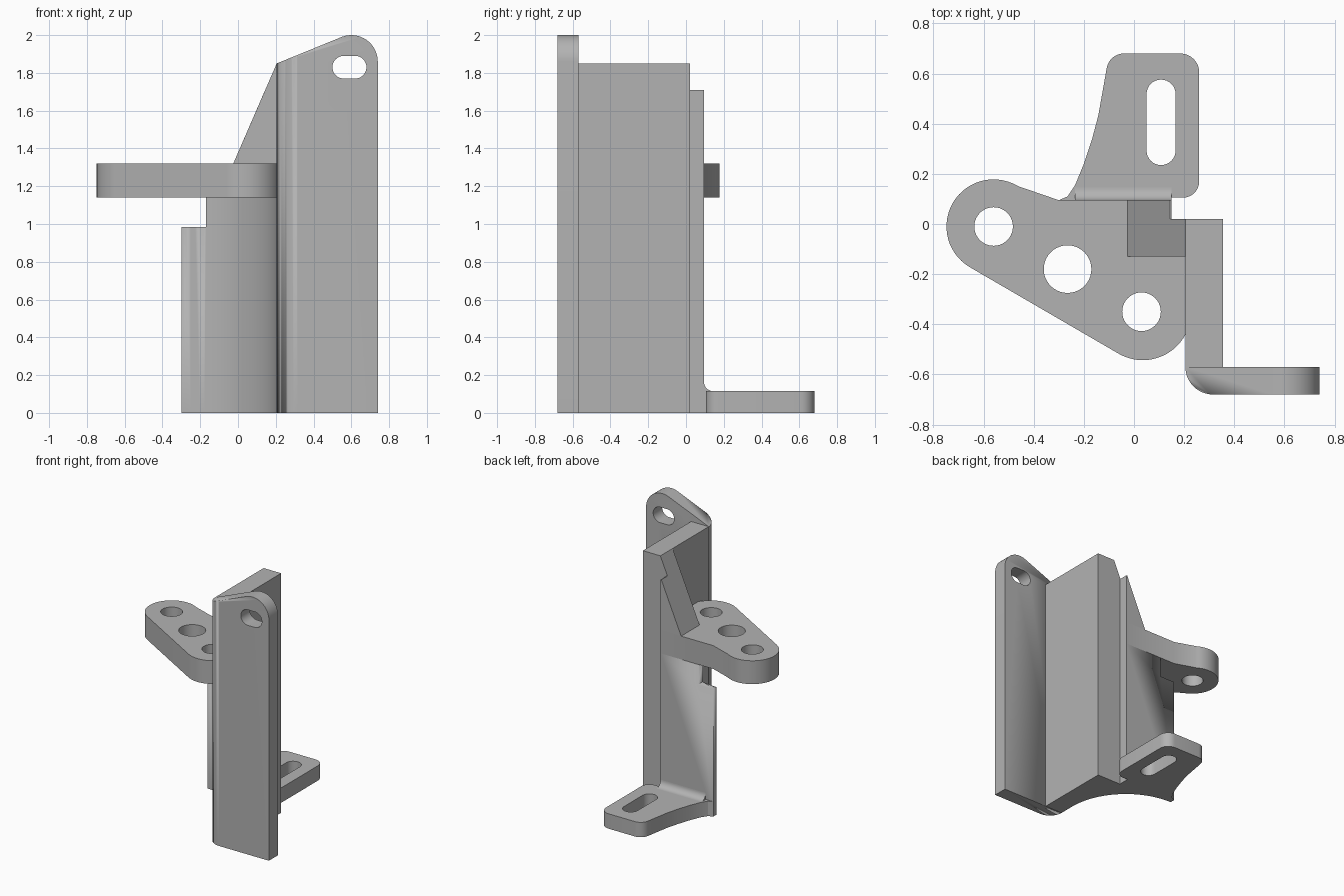
import bpy, math
from mathutils import Matrix

if "Cube" in bpy.data.objects:
    bpy.data.objects.remove(bpy.data.objects["Cube"])

steel = bpy.data.materials.new("grey steel")
steel.diffuse_color = (0.45, 0.45, 0.45, 1)
steel.use_nodes = True
steel.node_tree.nodes["Principled BSDF"].inputs["Base Color"].default_value = steel.diffuse_color

# profile planes: which world axes the profile's u, v and thickness follow
AXES = {"z": ((1, 0, 0), (0, 1, 0), (0, 0, 1)),
        "y": ((1, 0, 0), (0, 0, 1), (0, -1, 0)),
        "x": ((0, 1, 0), (0, 0, 1), (1, 0, 0))}


def arc(cx, cy, r, a0, a1, n=16):
    return [(cx + r * math.cos(math.radians(a0 + (a1 - a0) * i / n)),
             cy + r * math.sin(math.radians(a0 + (a1 - a0) * i / n))) for i in range(n + 1)]


def circle(cx, cy, r):
    return arc(cx, cy, r, 0, 360, 40)[:-1]


def prism(name, axis, lo, hi, outline, *holes):
    """Extrude a flat outline with holes between lo and hi along an axis."""
    cu = bpy.data.curves.new(name, "CURVE")
    cu.dimensions, cu.fill_mode, cu.extrude = "2D", "BOTH", (hi - lo) / 2
    for pts in (outline,) + holes:
        sp = cu.splines.new("POLY")
        sp.points.add(len(pts) - 1)
        for p, (u, v) in zip(sp.points, pts):
            p.co = (u, v, 0, 1)
        sp.use_cyclic_u = True
    ob = bpy.data.objects.new(name, cu)
    bpy.context.collection.objects.link(ob)
    bpy.ops.object.select_all(action="DESELECT")
    ob.select_set(True)
    bpy.context.view_layer.objects.active = ob
    bpy.ops.object.convert(target="MESH")
    ob = bpy.context.object
    ob.name = name
    m = Matrix(AXES[axis]).transposed().to_4x4()
    mid = (lo + hi) / 2
    m.translation = {"x": (mid, 0, 0), "y": (0, mid, 0), "z": (0, 0, mid)}[axis]
    ob.data.transform(m)
    # weld the caps to the side walls
    bpy.ops.object.mode_set(mode="EDIT")
    bpy.ops.mesh.select_all(action="SELECT")
    bpy.ops.mesh.remove_doubles(threshold=0.0001)
    bpy.ops.mesh.normals_make_consistent(inside=False)
    bpy.ops.object.mode_set(mode="OBJECT")
    ob.data.materials.clear()
    ob.data.materials.append(steel)
    bpy.ops.object.shade_smooth_by_angle(angle=math.radians(30))
    return ob


def rect(x0, y0, x1, y1):
    return [(x0, y0), (x1, y0), (x1, y1), (x0, y1)]


def boolean(ob, cutter, op):
    mod = ob.modifiers.new("cut", "BOOLEAN")
    mod.operation, mod.object, mod.solver = op, cutter, "EXACT"
    bpy.context.view_layer.objects.active = ob
    bpy.ops.object.modifier_apply(modifier=mod.name)
    bpy.data.objects.remove(cutter)


# front flange: sloped top with a slot, rounded where it bends into the web
flange = prism("front_flange", "y", -0.68, -0.57,
               [(0.205, 0), (0.74, 0)] + arc(0.6, 1.86, 0.14, 0, 110) + [(0.205, 1.85)],
               arc(0.56, 1.83, 0.06, 90, 270) + arc(0.62, 1.83, 0.06, -90, 90))
bend = prism("bend_helper", "z", -0.1, 2.1,
             arc(0.315, -0.57, 0.11, 180, 270) + [(0.9, -0.68), (0.9, -0.5), (0.205, -0.5)])
boolean(flange, bend, "INTERSECT")

# side web
prism("side_web", "z", 0, 1.85, rect(0.205, -0.57, 0.355, 0.02))

# back plate with a big concave blend towards the web, notched at its top left
plate = prism("back_plate", "z", 0, 1.14,
              [(0.205, 0.02), (0.15, 0.02), (0.15, 0.095), (-0.3, 0.095)]
              + arc(-0.3, -0.45, 0.505, 90, 0, 32))
boolean(plate, prism("notch_helper", "z", 0.985, 1.3, rect(-0.5, -0.1, -0.17, 0.3)), "DIFFERENCE")

# arm with three holes
prism("arm", "z", 1.14, 1.32,
      [(0.205, 0.02), (0.15, 0.02), (0.15, 0.095), (-0.3, 0.095), (-0.46, 0.15)]
      + arc(-0.56, -0.01, 0.188, 60, 240, 28)
      + arc(0.035, -0.35, 0.193, 240, 331, 20) + [(0.205, -0.44)],
      circle(-0.56, -0.01, 0.077), circle(-0.265, -0.18, 0.095), circle(0.03, -0.35, 0.077))

# sloped gusset above the arm, stepped back behind the web
prism("gusset", "y", -0.13, 0.02, [(-0.025, 1.32), (0.205, 1.32), (0.205, 1.85)])
prism("gusset_back", "y", 0.02, 0.095, [(-0.025, 1.32), (0.15, 1.32), (0.15, 1.71), (0.144, 1.71)])

# slotted foot and its fillet against the back plate
prism("foot", "z", 0, 0.115,
      [(0.15, 0.095), (0.15, 0.105)] + arc(0.195, 0.17, 0.065, -90, 0, 8)
      + arc(0.185, 0.605, 0.075, 0, 90, 8) + arc(-0.04, 0.61, 0.07, 90, 170, 8)
      + [(-0.125, 0.53), (-0.143, 0.43), (-0.167, 0.34), (-0.2, 0.24), (-0.235, 0.155),
         (-0.265, 0.11), (-0.3, 0.095)],
      arc(0.108, 0.518, 0.058, 0, 180) + arc(0.108, 0.293, 0.058, 180, 360))
prism("foot_fillet", "x", -0.235, 0.15,
      [(0.095, 0.115)] + arc(0.145, 0.165, 0.05, 270, 180, 10))
